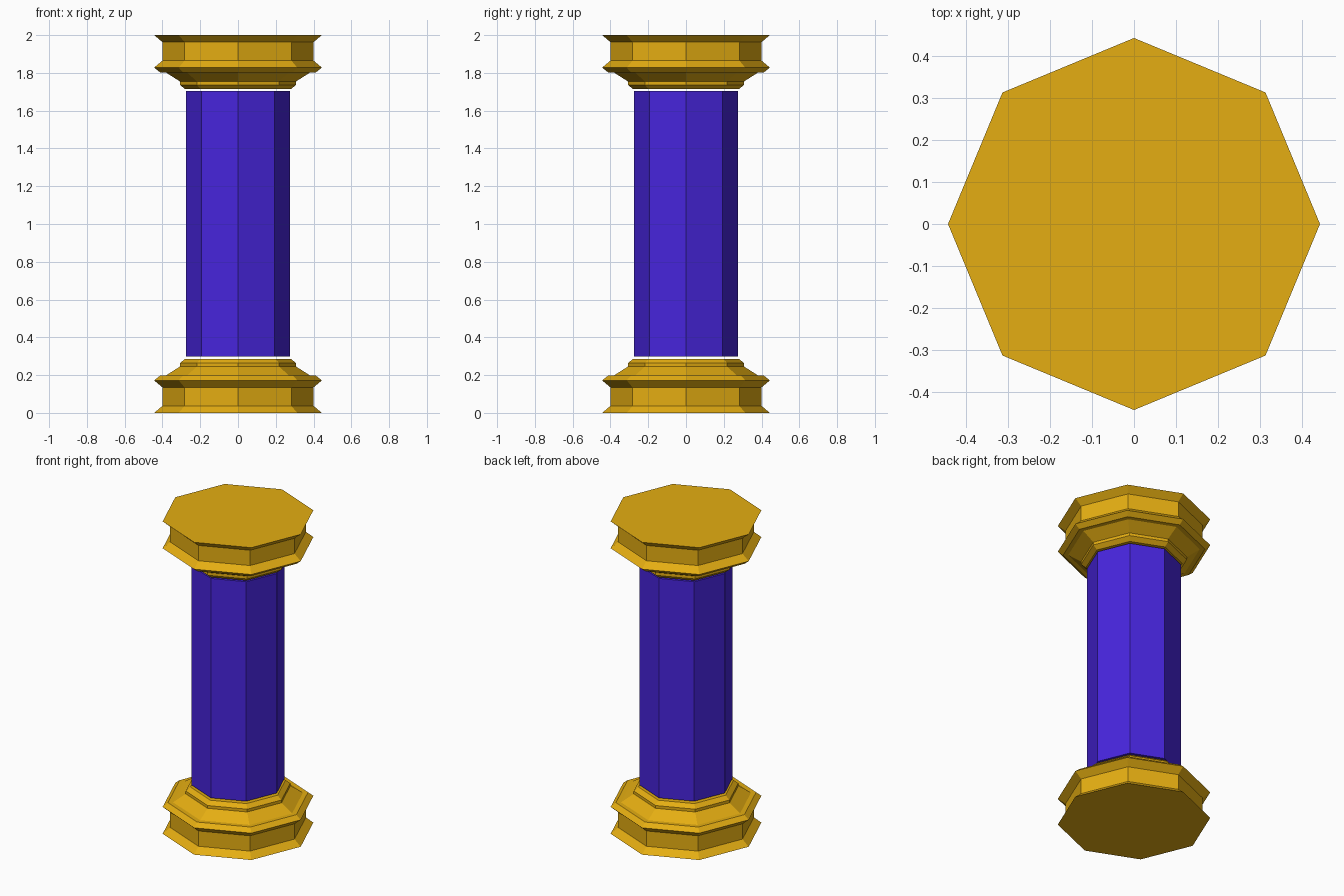
import bpy
from math import cos, sin, pi

cube = bpy.data.objects.get("Cube")
if cube:
    bpy.data.objects.remove(cube, do_unlink=True)

SIDES = 8
HEIGHT = 2.0


def material(name, colour):
    mat = bpy.data.materials.new(name)
    mat.use_nodes = True
    mat.diffuse_color = colour
    mat.node_tree.nodes["Principled BSDF"].inputs["Base Color"].default_value = colour
    return mat


def lathe(name, profile, mat):
    """Closed octagonal solid from (radius, height) pairs, listed bottom to top."""
    verts = [(r * cos(2 * pi * i / SIDES), r * sin(2 * pi * i / SIDES), z)
             for r, z in profile for i in range(SIDES)]
    faces = []
    for ring in range(len(profile) - 1):
        a, b = ring * SIDES, (ring + 1) * SIDES
        for i in range(SIDES):
            j = (i + 1) % SIDES
            faces.append((a + i, a + j, b + j, b + i))
    last = (len(profile) - 1) * SIDES
    faces.append(tuple(reversed(range(SIDES))))
    faces.append(tuple(range(last, last + SIDES)))
    mesh = bpy.data.meshes.new(name)
    mesh.from_pydata(verts, [], faces)
    mesh.materials.append(mat)
    obj = bpy.data.objects.new(name, mesh)
    bpy.context.collection.objects.link(obj)
    return obj


gold = material("gold", (0.78, 0.42, 0.006, 1))
violet = material("violet", (0.063, 0.018, 0.72, 1))

# Stepped moulding, shared by the base and the upside-down capital
moulding = [(0.444, 0.0), (0.4, 0.037), (0.4, 0.135), (0.444, 0.172),
            (0.413, 0.197), (0.383, 0.197), (0.308, 0.245),
            (0.308, 0.263), (0.28, 0.286)]
lathe("base", moulding, gold)
lathe("capital", [(r, HEIGHT - z) for r, z in reversed(moulding)], gold)

# Shaft, with a narrow gap at each end
lathe("shaft", [(0.275, 0.299), (0.275, 1.704)], violet)
